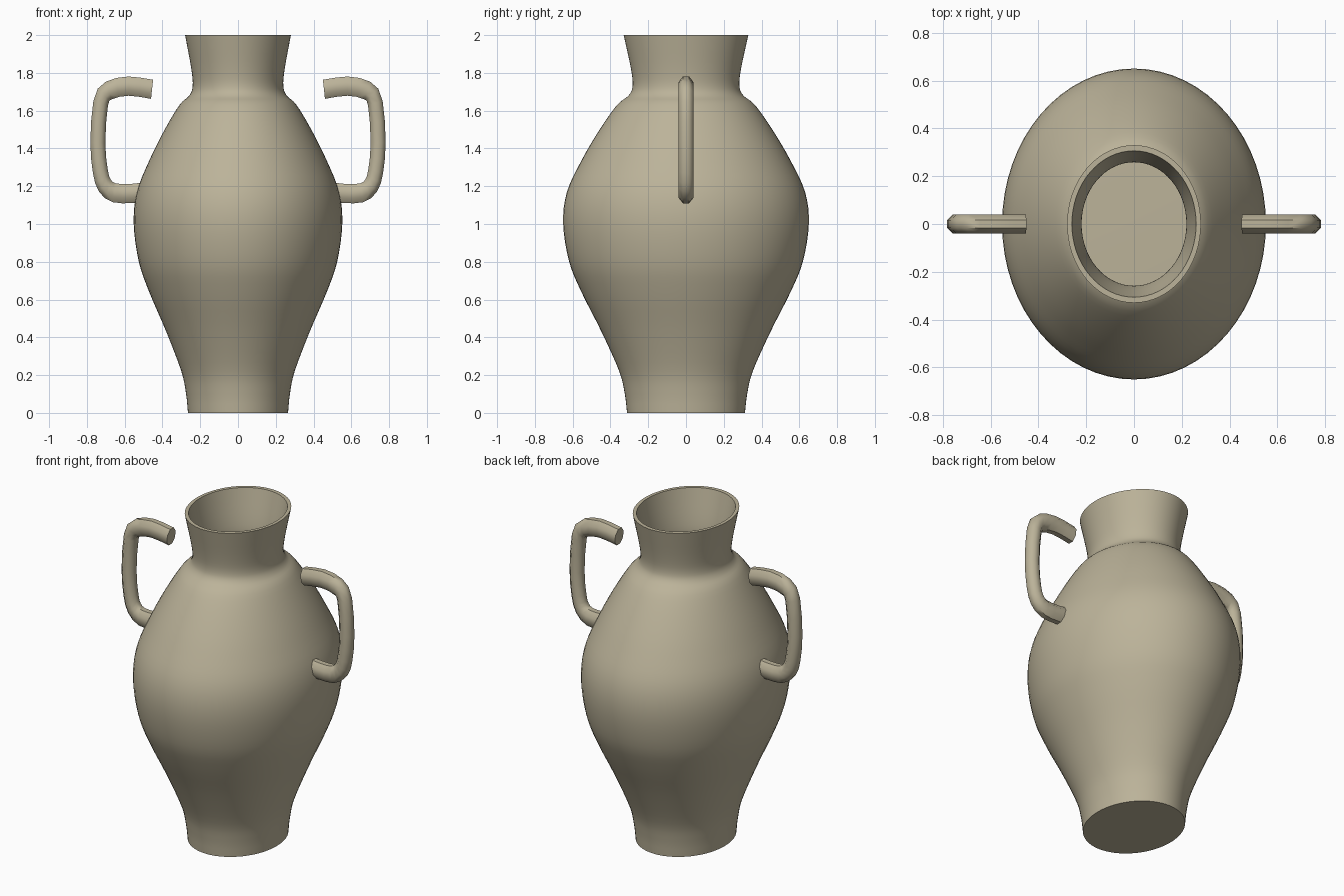
import bpy, bmesh, math
from mathutils import Matrix, Vector

cube = bpy.data.objects.get("Cube")
if cube:
    bpy.data.objects.remove(cube, do_unlink=True)

clay = bpy.data.materials.new("beige_clay")
clay.use_nodes = True
clay.diffuse_color = (0.50, 0.45, 0.32, 1)
clay.node_tree.nodes["Principled BSDF"].inputs["Base Color"].default_value = clay.diffuse_color


def smooth_path(points, steps):
    """Catmull-Rom curve through the points."""
    p = [Vector(q) for q in points]
    p = [2 * p[0] - p[1]] + p + [2 * p[-1] - p[-2]]
    out = []
    for a, b, c, d in zip(p, p[1:], p[2:], p[3:]):
        for i in range(steps):
            t = i / steps
            out.append(0.5 * (2 * b + (c - a) * t + (2 * a - 5 * b + 4 * c - d) * t ** 2
                              + (3 * b - a - 3 * c + d) * t ** 3))
    return out + [p[-2]]


def add_object(name, bm, angle):
    bmesh.ops.recalc_face_normals(bm, faces=bm.faces)
    mesh = bpy.data.meshes.new(name)
    bm.to_mesh(mesh)
    bm.free()
    mesh.materials.append(clay)
    obj = bpy.data.objects.new(name, mesh)
    bpy.context.collection.objects.link(obj)
    bpy.ops.object.select_all(action='DESELECT')
    obj.select_set(True)
    bpy.context.view_layer.objects.active = obj
    bpy.ops.object.shade_smooth_by_angle(angle=math.radians(angle))
    return obj


# Vase body: hollow lathe, stretched to an oval
outer = smooth_path([(.265, 0), (.275, .1), (.30, .22), (.38, .43), (.47, .64), (.525, .8),
                     (.552, 1), (.535, 1.17), (.468, 1.34), (.388, 1.5), (.31, 1.63),
                     (.258, 1.68), (.24, 1.73), (.247, 1.82), (.28, 2)], 4)
wall = 0.02
inner = [Vector((p.x - wall, p.y)) for p in reversed(outer) if p.y > 0.06]
profile = [Vector((0, 0))] + outer + inner + [Vector((0, 0.08))]
bm = bmesh.new()
verts = [bm.verts.new((p.x, 0, p.y)) for p in profile]
edges = [bm.edges.new(pair) for pair in zip(verts, verts[1:])]
bmesh.ops.spin(bm, geom=verts + edges, cent=(0, 0, 0), axis=(0, 0, 1),
               angle=math.tau, steps=64, use_merge=True)
bmesh.ops.remove_doubles(bm, verts=bm.verts, dist=0.0001)
bmesh.ops.transform(bm, matrix=Matrix.Diagonal((1, 1.178, 1, 1)), verts=bm.verts)
add_object("vase_body", bm, 40)

# Handles: eight-sided tube swept along a rounded hook, taller than it is deep
path = smooth_path([(.455, 1.713), (.58, 1.73), (.685, 1.706), (.727, 1.64), (.742, 1.43),
                    (.729, 1.28), (.706, 1.205), (.655, 1.165), (.56, 1.162), (.455, 1.175)], 2)
stretch, radius, sides = 1.28, 0.043, 8
path = [Vector((p.x, p.y / stretch)) for p in path]
bm = bmesh.new()
rings = []
for i, p in enumerate(path):
    along = (path[min(i + 1, len(path) - 1)] - path[max(i - 1, 0)]).normalized()
    ring = []
    for k in range(sides):
        a = math.tau * (k + 0.5) / sides
        u, v = radius * math.cos(a), radius * math.sin(a)
        ring.append(bm.verts.new((p.x - along.y * u, v, (p.y + along.x * u) * stretch)))
    rings.append(ring)
for r, s in zip(rings, rings[1:]):
    for k in range(sides):
        n = (k + 1) % sides
        bm.faces.new((r[k], r[n], s[n], s[k]))
bm.faces.new(rings[0])
bm.faces.new(rings[-1])
handles = add_object("handles", bm, 50)
mirror = handles.modifiers.new("other_side", 'MIRROR')
mirror.use_axis = (True, False, False)
